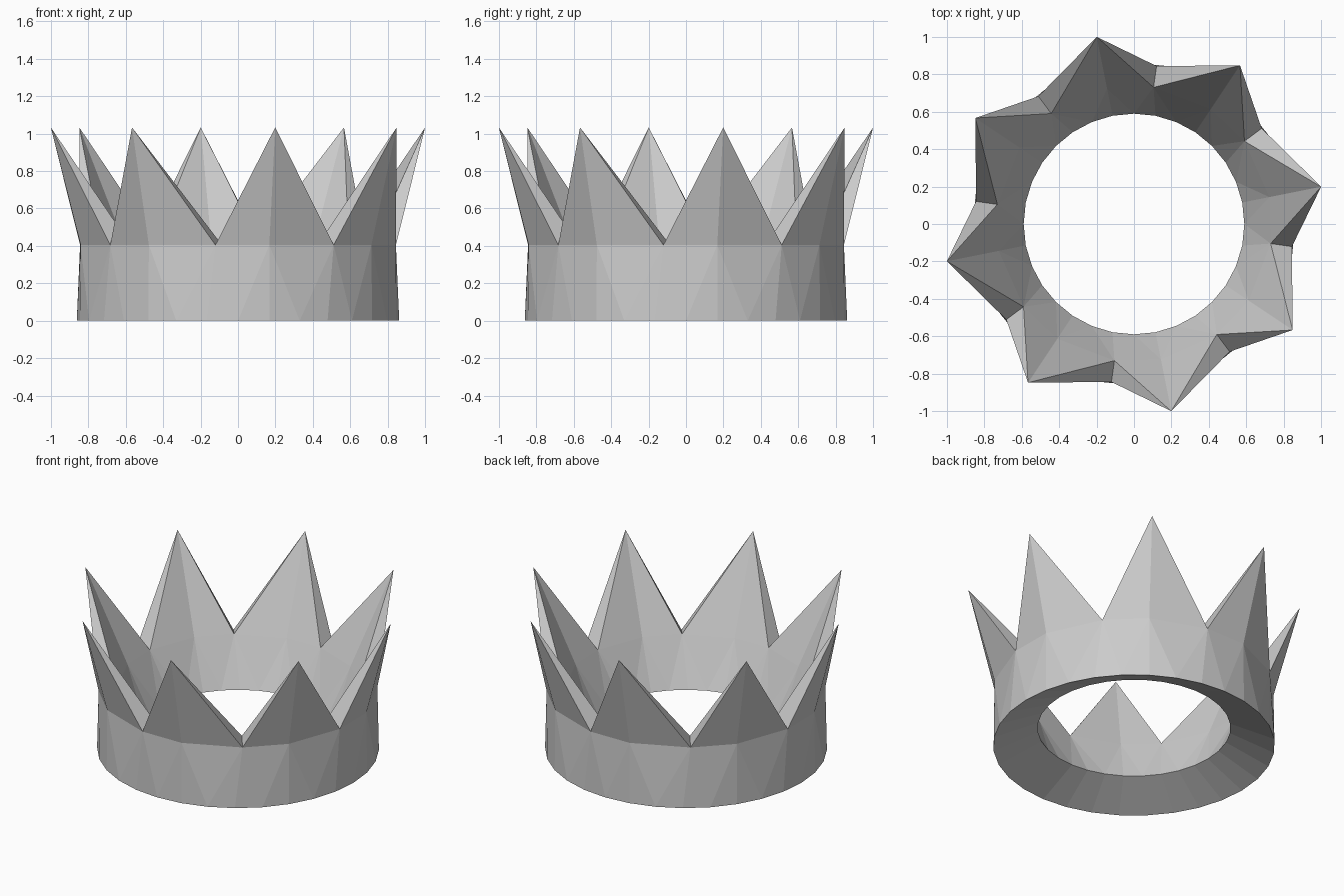
import bpy, bmesh, math

if "Cube" in bpy.data.objects:
    bpy.data.objects.remove(bpy.data.objects["Cube"])

POINTS = 8                      # spikes; each spans four base segments
STEP = 2 * math.pi / POINTS
START = math.radians(11.25)
NOTCH = math.radians(25.6)      # notches sit slightly off-centre between tips

bm = bmesh.new()


def polar(r, a, z):
    return bm.verts.new((r * math.cos(a), r * math.sin(a), z))


def ring(r, z, n, offset=0.0):
    return [polar(r, START + offset + 2 * math.pi * i / n, z) for i in range(n)]


# Base rings, 32 sided; the inner one is raised so the underside is conical
base_out = ring(0.862, 0, 4 * POINTS)
base_in = ring(0.59, 0.122, 4 * POINTS)
# Rim below each tip, notches between, and sharp tips
rim_out, rim_in = ring(0.858, 0.405, POINTS), ring(0.738, 0.43, POINTS)
notch_out = ring(0.853, 0.405, POINTS, NOTCH)
notch_in = ring(0.738, 0.43, POINTS, NOTCH)
tips = ring(1.02, 1.033, POINTS)

for i in range(POINTS):
    j = (i + 1) % POINTS
    # Outer and inner walls with the spike faces above them
    for base, rim, notch in ((base_out, rim_out, notch_out), (base_in, rim_in, notch_in)):
        b = [base[(4 * i + k) % (4 * POINTS)] for k in range(5)]
        t, v, u = rim[i], notch[i], rim[j]
        for f in ((t, b[0], b[1]), (t, b[1], v), (v, b[1], b[2]),
                  (v, b[2], b[3]), (v, b[3], u), (u, b[3], b[4]),
                  (t, v, tips[i]), (v, u, tips[j])):
            bm.faces.new(f)
    # Notch edges between outer and inner wall
    for tip in (tips[i], tips[j]):
        bm.faces.new((notch_out[i], notch_in[i], tip))

# Sloping underside ring
n = 4 * POINTS
for i in range(n):
    k = (i + 1) % n
    bm.faces.new((base_out[i], base_in[i], base_in[k], base_out[k]))

bmesh.ops.recalc_face_normals(bm, faces=bm.faces)
mesh = bpy.data.meshes.new("crown")
bm.to_mesh(mesh)
bm.free()
bpy.context.collection.objects.link(bpy.data.objects.new("crown", mesh))
